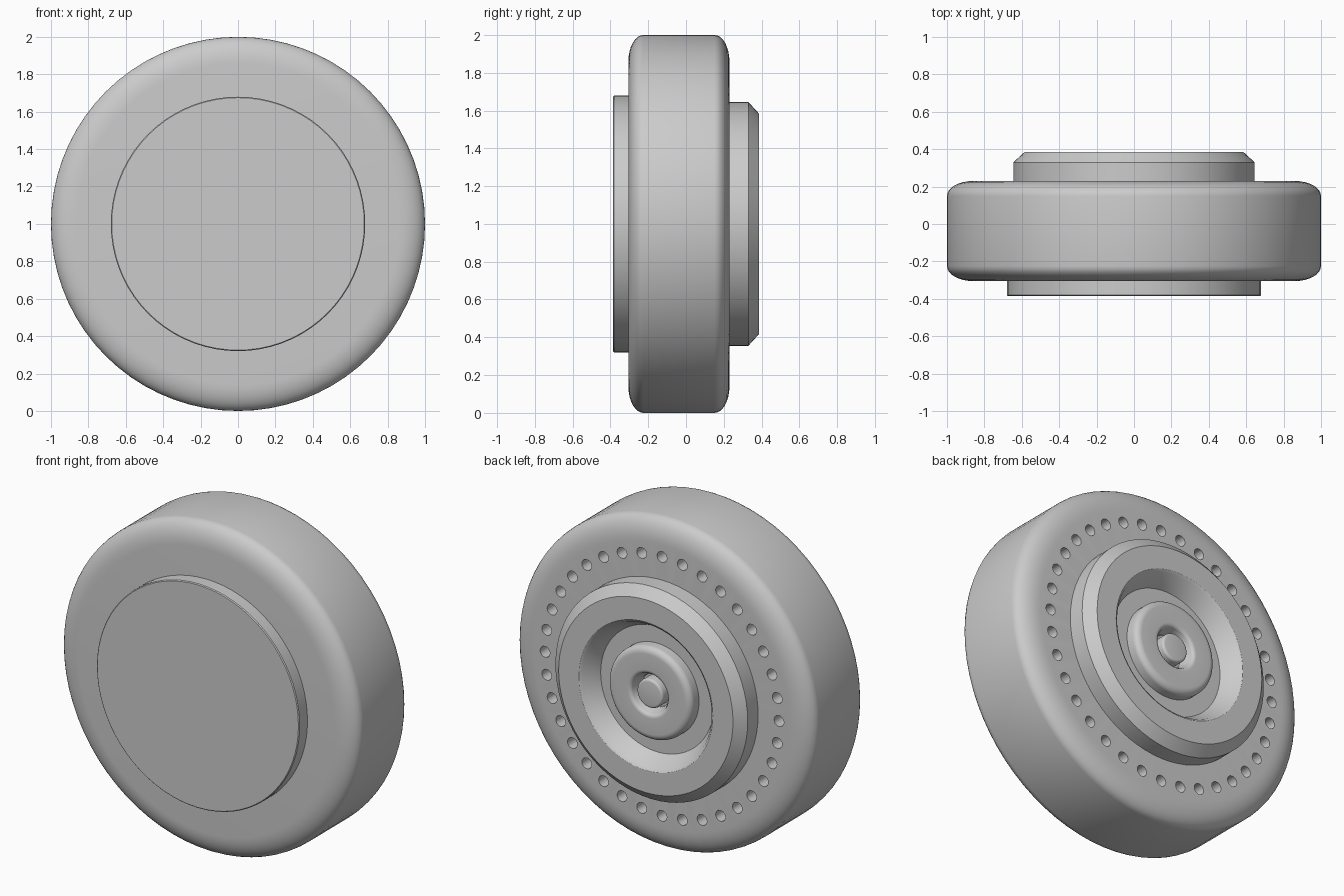
import bpy, bmesh
from math import sin, cos, pi, radians
from mathutils import Matrix, Vector

default = bpy.data.objects.get("Cube")
if default:
    bpy.data.objects.remove(default, do_unlink=True)

grey = bpy.data.materials.new("plain grey")
grey.use_nodes = True
grey.diffuse_color = (0.6, 0.6, 0.6, 1)
grey.node_tree.nodes["Principled BSDF"].inputs["Base Color"].default_value = (0.6, 0.6, 0.6, 1)

CENTRE = Vector((0, 0, 1))


def add_object(name, bm):
    bmesh.ops.recalc_face_normals(bm, faces=bm.faces)
    mesh = bpy.data.meshes.new(name)
    bm.to_mesh(mesh)
    bm.free()
    mesh.materials.append(grey)
    obj = bpy.data.objects.new(name, mesh)
    bpy.context.collection.objects.link(obj)
    return obj


def select(obj):
    bpy.ops.object.select_all(action='DESELECT')
    obj.select_set(True)
    bpy.context.view_layer.objects.active = obj


def smooth(obj, angle=30):
    select(obj)
    bpy.ops.object.shade_smooth_by_angle(angle=radians(angle))


def arc(r, y, dr, dy, start, end, steps=8):
    """Elliptical corner of a (radius, y) profile; angles in degrees."""
    angles = [radians(start + (end - start) * i / steps) for i in range(steps + 1)]
    return [(r + dr * cos(a), y + dy * sin(a)) for a in angles]


def lathe(name, profile, segments=72):
    """Turn a (radius, y) profile about the wheel axis."""
    bm = bmesh.new()
    verts = [bm.verts.new((r, y, 1)) for r, y in profile]
    edges = [bm.edges.new(pair) for pair in zip(verts, verts[1:])]
    bmesh.ops.spin(bm, geom=verts + edges, cent=CENTRE, axis=(0, 1, 0),
                   angle=2 * pi, steps=segments)
    bmesh.ops.remove_doubles(bm, verts=bm.verts, dist=0.0005)
    return add_object(name, bm)


# Wide wheel body with rounded shoulders
body = lathe("wheel_body",
             [(0, -0.305)]
             + arc(0.86, -0.225, 0.14, 0.08, -90, 0)
             + arc(0.86, 0.15, 0.14, 0.08, 0, 90)
             + [(0, 0.23)])

# Ring of deep round holes in the back face
bm = bmesh.new()
for i in range(36):
    a = 2 * pi * i / 36
    place = (Matrix.Translation((0.785 * cos(a), 0, 1 + 0.785 * sin(a)))
             @ Matrix.Rotation(pi / 2, 4, 'X'))
    bmesh.ops.create_cone(bm, cap_ends=True, segments=16, radius1=0.033,
                          radius2=0.033, depth=0.6,
                          matrix=Matrix.Translation((0, 0.0, 0)) @ place)
bmesh.ops.translate(bm, verts=bm.verts, vec=(0, 0.002, 0))
cutter = add_object("hole_cutter", bm)
cutter.hide_render = True
cut = body.modifiers.new("holes", 'BOOLEAN')
cut.operation = 'DIFFERENCE'
cut.solver = 'EXACT'
cut.object = cutter
select(body)
bpy.ops.object.modifier_apply(modifier=cut.name)
bpy.data.objects.remove(cutter, do_unlink=True)
smooth(body)

# Flat disc on the front
smooth(lathe("front_cap", [(0, -0.3), (0.68, -0.3), (0.68, -0.38),
                           (0.675, -0.385), (0, -0.385)]))

# Chamfered back hub with a dished recess
smooth(lathe("back_hub", [(0, 0.2), (0.645, 0.2), (0.645, 0.33), (0.585, 0.385),
                          (0.45, 0.385), (0.435, 0.375), (0.38, 0.275), (0, 0.275)]))

# Rounded ring standing in the recess
smooth(lathe("centre_ring",
             [(0.28, 0.265)]
             + arc(0.24, 0.32, 0.04, 0.035, 0, 90)
             + arc(0.145, 0.335, 0.025, 0.02, 90, 180)
             + [(0.1, 0.3), (0.1, 0.265), (0.28, 0.265)]))

# Small button in the middle
smooth(lathe("centre_button", [(0, 0.265), (0.087, 0.265)]
             + arc(0.072, 0.335, 0.015, 0.015, 0, 90, 4)
             + [(0, 0.35)]))
